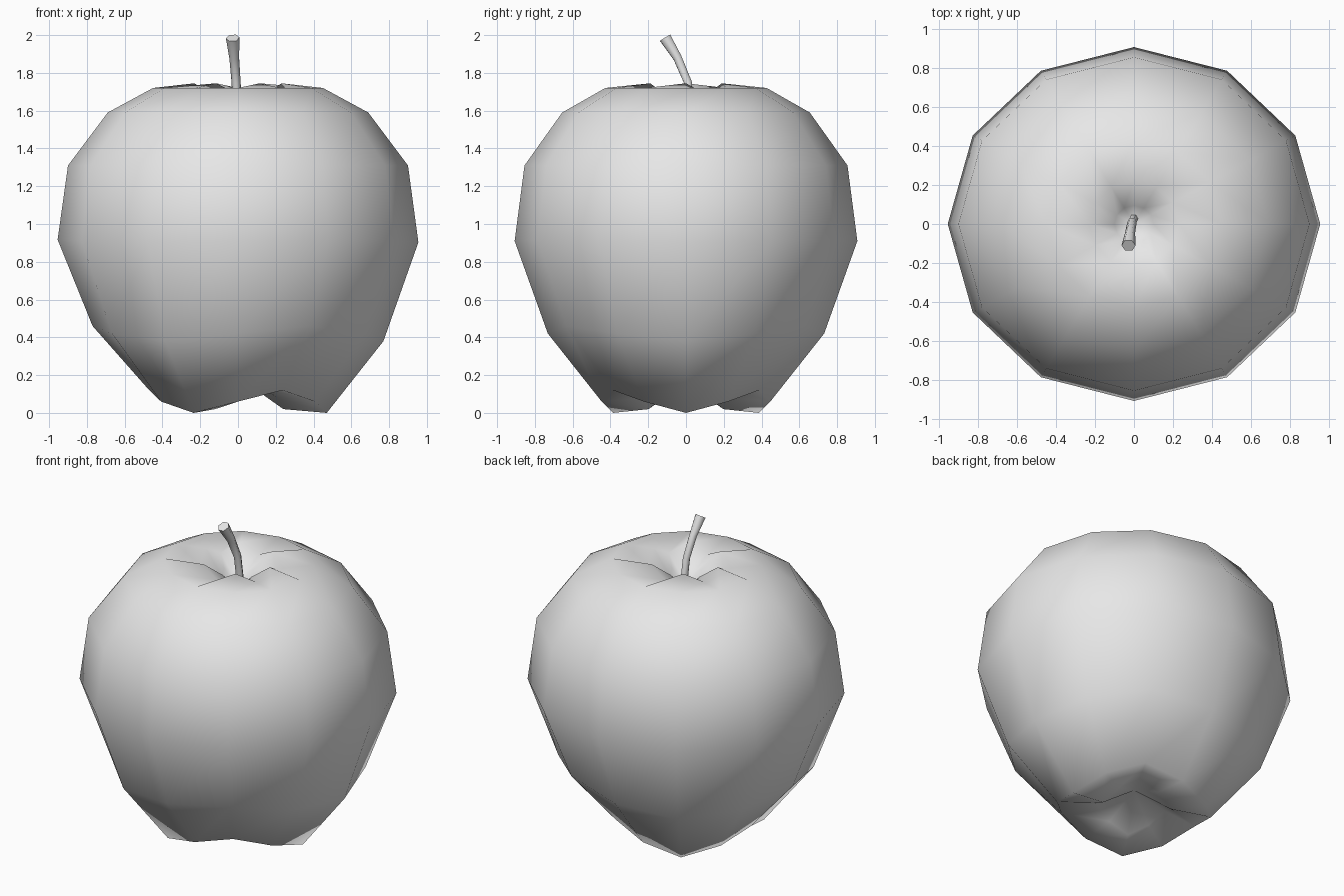
import bpy
import bmesh
from math import cos, sin, pi
from mathutils import Vector

if "Cube" in bpy.data.objects:
    bpy.data.objects.remove(bpy.data.objects["Cube"], do_unlink=True)

SIDES = 12      # columns around the fruit
DEPTH = 0.95    # the fruit is slightly narrower front to back

grey = bpy.data.materials.new("plain grey")
grey.use_nodes = True
grey.diffuse_color = (0.8, 0.8, 0.8, 1)
grey.node_tree.nodes["Principled BSDF"].inputs["Base Color"].default_value = (0.8, 0.8, 0.8, 1)


def loft(name, rings, start, end):
    """Skin a list of point rings, closing both ends to a point."""
    bm = bmesh.new()
    loops = [[bm.verts.new(p) for p in ring] for ring in rings]
    n = len(loops[0])
    for low, high in zip(loops, loops[1:]):
        for i in range(n):
            j = (i + 1) % n
            bm.faces.new((low[i], low[j], high[j], high[i]))
    for loop, tip in ((loops[0], start), (loops[-1], end)):
        pole = bm.verts.new(tip)
        for i in range(n):
            bm.faces.new((loop[i], loop[(i + 1) % n], pole))
    bmesh.ops.recalc_face_normals(bm, faces=bm.faces)
    mesh = bpy.data.meshes.new(name)
    bm.to_mesh(mesh)
    bm.free()
    mesh.materials.append(grey)
    obj = bpy.data.objects.new(name, mesh)
    bpy.context.collection.objects.link(obj)
    return obj


def fruit_ring(radius, z, lobes=0, star=0):
    """Ring with three base lobes and a six-pointed star around the stalk."""
    ring = []
    for i in range(SIDES):
        a = 2 * pi * i / SIDES
        dip = star if i % 2 else 0
        ring.append((radius * cos(a), radius * DEPTH * sin(a),
                     z - lobes * cos(3 * a) - dip))
    return ring


# Fruit body, from the underside hollow up and over into the stalk pit
body = loft("fruit_body", [
    fruit_ring(0.24, 0.08, lobes=0.06),
    fruit_ring(0.47, 0.06, lobes=0.06),
    fruit_ring(0.77, 0.42, lobes=0.04),
    fruit_ring(0.955, 0.91, lobes=0.007),
    fruit_ring(0.90, 1.31),
    fruit_ring(0.69, 1.59),
    fruit_ring(0.45, 1.72),
    fruit_ring(0.23, 1.745, star=0.06),
    fruit_ring(0.10, 1.65, star=0.03),
], (0, 0, 0.19), (0, 0, 1.55))

# Curved stalk, flaring toward its cut tip
path = [Vector(p) for p in ((0, 0.03, 1.54), (-0.01, 0.01, 1.75),
                            (-0.02, -0.045, 1.88), (-0.028, -0.11, 1.985))]
radii = (0.024, 0.024, 0.026, 0.036)
stalk_rings = []
for k, (centre, r) in enumerate(zip(path, radii)):
    along = (path[min(k + 1, 3)] - path[max(k - 1, 0)]).normalized()
    side = along.cross(Vector((0, 1, 0))).normalized()
    other = along.cross(side)
    stalk_rings.append([centre + r * (side * cos(i * pi / 3) + other * sin(i * pi / 3))
                        for i in range(6)])
stalk = loft("stalk", stalk_rings, path[0], path[-1])

# Smooth shading, with a crisp edge at the stalk tip
for obj, angle in ((body, pi), (stalk, 1.2)):
    bpy.ops.object.select_all(action='DESELECT')
    obj.select_set(True)
    bpy.context.view_layer.objects.active = obj
    bpy.ops.object.shade_smooth_by_angle(angle=angle)
